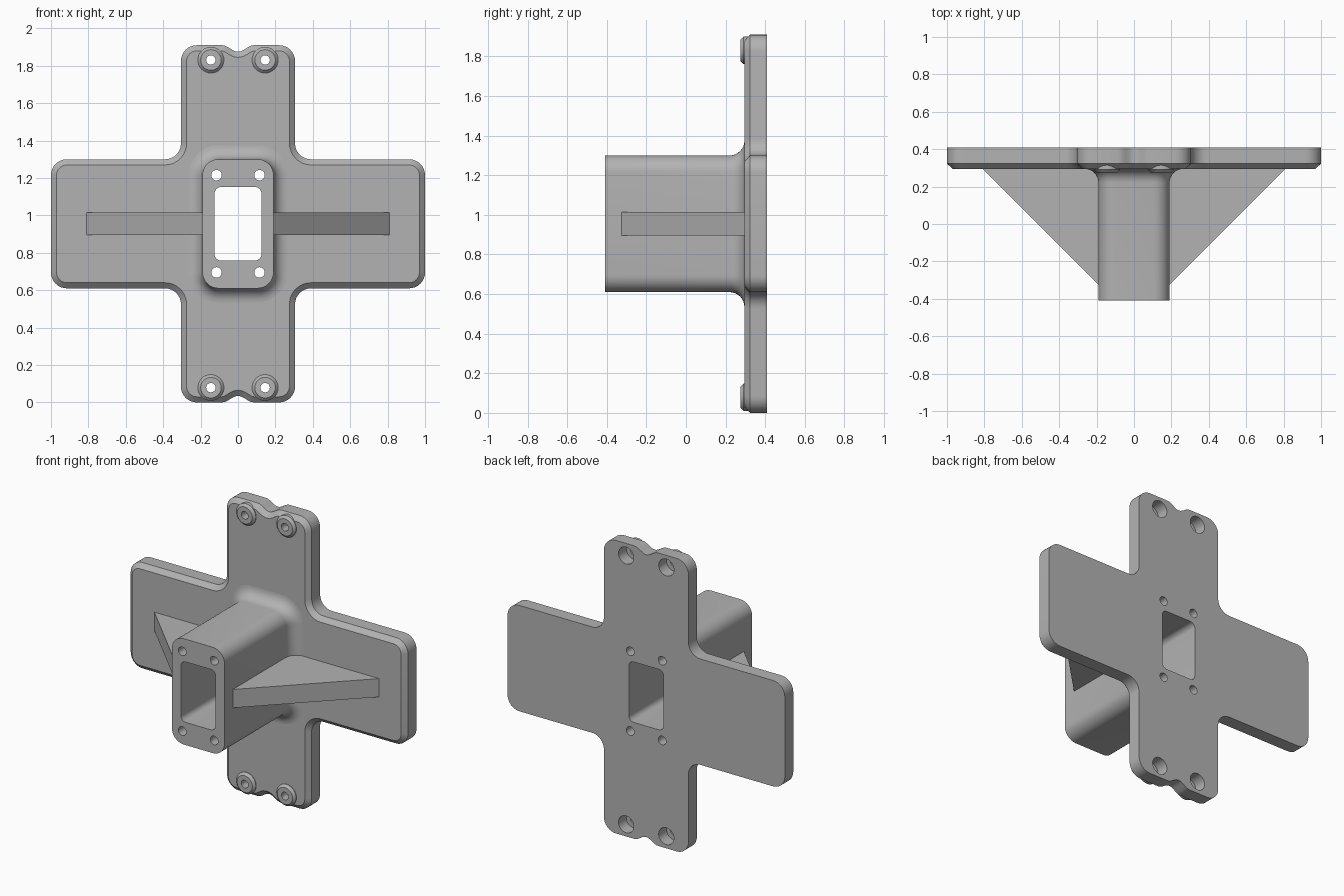
import bpy, bmesh, math
from mathutils import Vector

if "Cube" in bpy.data.objects:
    bpy.data.objects.remove(bpy.data.objects["Cube"])

MID = 0.955          # height of the bracket centre
FRONT, BACK, NOSE = 0.295, 0.41, -0.41

grey = bpy.data.materials.new("plain grey")
grey.use_nodes = True
grey.diffuse_color = (0.45, 0.45, 0.45, 1)
grey.node_tree.nodes["Principled BSDF"].inputs["Base Color"].default_value = grey.diffuse_color


def rounded(corners, radius, steps=8):
    """Outline with every square corner filleted; corners flagged False stay as they are."""
    out = []
    for i, (p, fillet) in enumerate(corners):
        if not fillet:
            out.append(p)
            continue
        a = (corners[i - 1][0] - p).normalized()
        b = (corners[(i + 1) % len(corners)][0] - p).normalized()
        centre = p + radius * (a + b)
        for k in range(steps + 1):
            t = math.pi / 2 * k / steps
            out.append(centre - radius * (b * math.cos(t) + a * math.sin(t)))
    return out


def box(x0, x1, z0, z1):
    return [Vector(p) for p in ((x0, z0), (x1, z0), (x1, z1), (x0, z1))]


def rounded_box(w, h, radius):
    return rounded([(p, True) for p in box(-w, w, -h, h)], radius)


def circle(x, z, r, n=32):
    return [Vector((x + r * math.cos(math.tau * k / n), z + r * math.sin(math.tau * k / n)))
            for k in range(n)]


def inset(outline, d):
    """Move a counter-clockwise outline inward by d (outward when negative)."""
    out = []
    for i, p in enumerate(outline):
        e = [(p - outline[i - 1]).normalized(),
             (outline[(i + 1) % len(outline)] - p).normalized()]
        n = [Vector((-v.y, v.x)) for v in e]
        out.append(p + d * (n[0] + n[1]) / (1 + n[0].dot(n[1])))
    return out


def loft(name, rings):
    """Closed solid through matching outlines placed at successive depths."""
    bm = bmesh.new()
    loops = [[bm.verts.new((p.x, y, p.y + MID)) for p in outline] for outline, y in rings]
    for lo, hi in zip(loops, loops[1:]):
        for i in range(len(lo)):
            bm.faces.new((lo[i - 1], lo[i], hi[i], hi[i - 1]))
    bm.faces.new(loops[0])
    bm.faces.new(loops[-1])
    bmesh.ops.recalc_face_normals(bm, faces=bm.faces)
    mesh = bpy.data.meshes.new(name)
    bm.to_mesh(mesh)
    bm.free()
    mesh.materials.append(grey)
    ob = bpy.data.objects.new(name, mesh)
    bpy.context.collection.objects.link(ob)
    return ob


# Cross-shaped plate with a shallow wavy notch at both ends and a chamfered front
W, H, ARM, NOTCH = 0.305, MID, 0.345, 0.085
half = []
for k in range(13):
    x = NOTCH * (k / 6 - 1)
    half.append((Vector((x, -H + 0.0175 * (1 + math.cos(math.pi * x / NOTCH)))), False))
half += [(Vector(p), True) for p in
         ((W, -H), (W, -ARM), (1, -ARM), (1, ARM), (W, ARM), (W, H))]
cross = rounded(half + [(-p, f) for p, f in half], 0.085)
plate = loft("cross_plate", [(inset(cross, 0.03), FRONT), (cross, FRONT + 0.028), (cross, BACK)])

# Hollow post that flares into the plate
body = rounded_box(0.19, ARM, 0.085)
FLARE = 0.075
rings = [(body, NOSE)]
for k in range(9):
    t = math.pi / 2 * k / 8
    rings.append((inset(body, -FLARE * (1 - math.cos(t))), FRONT - FLARE * (1 - math.sin(t))))
rings.append((rings[-1][0], FRONT + 0.01))
post = loft("hollow_post", rings)

# Triangular side ribs
ribs = []
for side, s in (("left", 1), ("right", -1)):
    tip, root = (box(min(0.15 * s, x * s), max(0.15 * s, x * s), -0.06, 0.06)
                 for x in (0.19, 0.82))
    ribs.append(loft(side + "_rib", [(tip, -0.325), (root, FRONT + 0.01)]))

# Bosses and the cutters for every hole
cutters = [loft("window_cutter", [(rounded_box(0.125, 0.197, 0.035), -1),
                                  (rounded_box(0.125, 0.197, 0.035), 1)])]
bosses = []
for sx in (-1, 1):
    for sz in (-1, 1):
        place = ("left" if sx > 0 else "right") + ("_upper" if sz > 0 else "_lower")
        x, z = 0.145 * sx, 0.876 * sz
        bosses.append(loft(place + "_boss", [(circle(x, z, 0.055), 0.276),
                                             (circle(x, z, 0.07), 0.291),
                                             (circle(x, z, 0.07), 0.34)]))
        cutters.append(loft("bolt_cutter", [(circle(x, z, 0.025), 0),
                                            (circle(x, z, 0.025), 0.33),
                                            (circle(x, z, 0.055), 0.33),
                                            (circle(x, z, 0.055), 1)]))
        px, pz = 0.115 * sx, 0.26 * sz
        cutters.append(loft("screw_cutter", [(circle(px, pz, 0.028), -1),
                                             (circle(px, pz, 0.028), 1)]))

# Cut the holes, then shade
for ob in [plate, post] + bosses:
    bpy.context.view_layer.objects.active = ob
    for cutter in cutters:
        mod = ob.modifiers.new("hole", 'BOOLEAN')
        mod.operation, mod.solver, mod.object = 'DIFFERENCE', 'EXACT', cutter
        bpy.ops.object.modifier_apply(modifier=mod.name)
for cutter in cutters:
    bpy.data.objects.remove(cutter)

bpy.ops.object.select_all(action='DESELECT')
for ob in [plate, post] + ribs + bosses:
    ob.select_set(True)
bpy.context.view_layer.objects.active = plate
bpy.ops.object.shade_smooth_by_angle(angle=math.radians(30))
